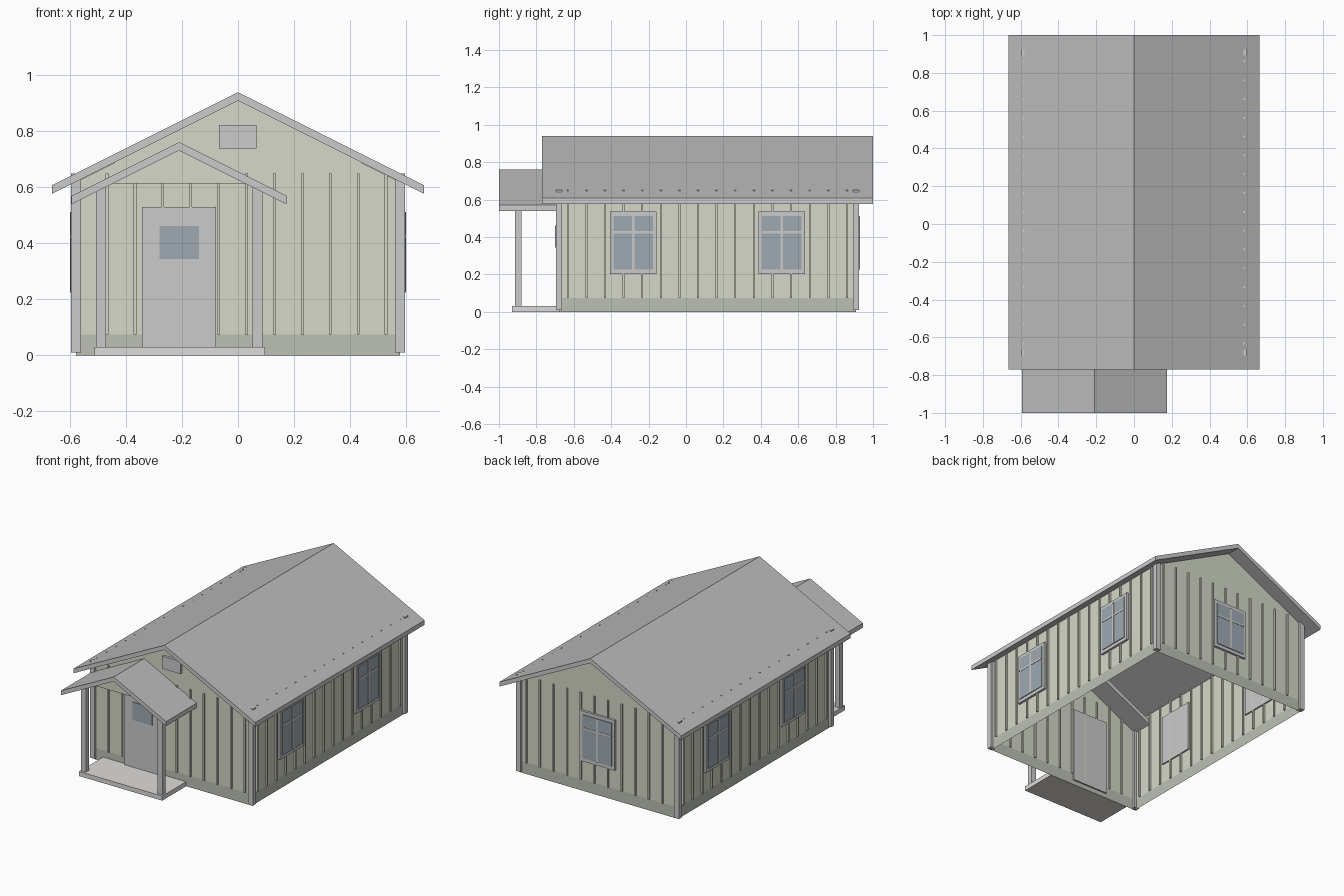
import bpy, bmesh
from mathutils import Matrix, Vector

if "Cube" in bpy.data.objects:
    bpy.data.objects.remove(bpy.data.objects["Cube"])

W, Y0, Y1 = 0.578, -0.68, 0.909      # wall half width, front and back wall planes


def material(name, r, g, b):
    m = bpy.data.materials.new(name)
    m.diffuse_color = (r, g, b, 1)
    m.use_nodes = True
    m.node_tree.nodes["Principled BSDF"].inputs["Base Color"].default_value = m.diffuse_color
    return m


TRIM = material("trim_grey", 0.70, 0.70, 0.70)
ROOF = material("roof_grey", 0.50, 0.50, 0.50)
WALL = material("wall_green", 0.66, 0.69, 0.58)
BASE = material("base_green", 0.50, 0.53, 0.46)
GLASS = material("glass", 0.35, 0.40, 0.45)
STONE = material("slab_stone", 0.74, 0.72, 0.70)


def finish(name, bm, *mats):
    bmesh.ops.recalc_face_normals(bm, faces=bm.faces)
    me = bpy.data.meshes.new(name)
    bm.to_mesh(me)
    bm.free()
    for m in mats:
        me.materials.append(m)
    ob = bpy.data.objects.new(name, me)
    bpy.context.collection.objects.link(ob)
    return ob


def boxes(name, mat, spans):
    """One object from boxes given as (x0, x1, y0, y1, z0, z1)."""
    bm = bmesh.new()
    for x0, x1, y0, y1, z0, z1 in spans:
        size = Matrix.Diagonal((x1 - x0, y1 - y0, z1 - z0, 1))
        mid = Vector(((x0 + x1) / 2, (y0 + y1) / 2, (z0 + z1) / 2))
        bmesh.ops.create_cube(bm, size=1, matrix=Matrix.Translation(mid) @ size)
    return finish(name, bm, mat)


def prism(name, profile, y0, y1, mats, open_sides=()):
    """Extrude an (x, z) profile along y; listed side faces are left out."""
    bm = bmesh.new()
    a = [bm.verts.new((x, y0, z)) for x, z in profile]
    b = [bm.verts.new((x, y1, z)) for x, z in profile]
    bm.faces.new(a)
    bm.faces.new(b)
    n = len(profile)
    for i in range(n):
        j = (i + 1) % n
        if i not in open_sides:
            bm.faces.new((a[i], a[j], b[j], b[i]))
    return finish(name, bm, *mats)


def gable_roof(name, cx, half, peak, y0, y1, t=0.03):
    eave = peak - half / 2
    ob = prism(name, [(cx - half, eave), (cx, peak), (cx + half, eave),
                      (cx + half, eave - t), (cx, peak - t), (cx - half, eave - t)],
               y0, y1, (TRIM, ROOF))
    for p in ob.data.polygons:          # shingled slopes dark, edges light
        p.material_index = int(abs(p.normal.z) > 0.3)


def window(name, loc, turn):
    """Window facing local -y, turned about z into its wall."""
    w, z0, z1 = 0.125, 0.203, 0.535
    parts = [
        boxes(name + "_frame", TRIM, [(-w, w, -0.015, 0.01, z0, z1)]),
        boxes(name + "_glass", GLASS, [(-0.105, 0.105, -0.020, 0, 0.225, 0.513)]),
        boxes(name + "_bars", TRIM, [(-0.007, 0.007, -0.022, 0, 0.225, 0.513),
                                     (-0.105, 0.105, -0.022, 0, 0.419, 0.431)])]
    for ob in parts:
        ob.data.transform(Matrix.Translation(loc) @ Matrix.Rotation(turn, 4, 'Z'))


# Wall shell, open below and under the roof
prism("walls", [(-W, 0.075), (W, 0.075), (W, 0.62), (0, 0.91), (-W, 0.62)],
      Y0, Y1, (WALL,), open_sides=(0, 2, 3))
prism("base_band", [(-W, 0), (W, 0), (W, 0.075), (-W, 0.075)],
      Y0, Y1, (BASE,), open_sides=(0, 2))

# Vertical battens on all four walls
spans = []
for i in range(11):
    x = -0.468 + i * 0.0997
    for y in (Y0, Y1):
        spans.append((x - 0.005, x + 0.005, y - 0.01, y + 0.01, 0.075, 0.65))
for i in range(16):
    y = -0.632 + i * 0.0995
    for x in (-W, W):
        spans.append((x - 0.01, x + 0.01, y - 0.005, y + 0.005, 0.075, 0.65))
boxes("wall_battens", WALL, spans)

# Corner boards
boxes("corner_posts", TRIM, [(x - 0.0175, x + 0.0175, y - 0.016, y + 0.016, 0.01, 0.65)
                             for x in (-0.579, 0.579) for y in (Y0, Y1)])

# Roofs
gable_roof("main_roof", 0, 0.665, 0.94, -0.77, 1.0)
gable_roof("porch_roof", -0.21, 0.384, 0.762, -1.0, -0.54)

# Windows: two on each side, one at the back
HALF = 1.5707963
for i, y in enumerate((-0.282, 0.512)):
    window(f"right_window_{i + 1}", (W, y, 0), HALF)
    window(f"left_window_{i + 1}", (-W, y, 0), -HALF)
window("back_window", (0, Y1, 0), 2 * HALF)

# Door with its small window, and the gable vent
boxes("door", TRIM, [(-0.342, -0.079, -0.695, -0.67, 0.03, 0.53)])
boxes("door_glass", GLASS, [(-0.28, -0.14, -0.70, -0.68, 0.345, 0.462)])
boxes("gable_vent", TRIM, [(-0.067, 0.066, -0.697, -0.67, 0.74, 0.823)])

# Porch slab, posts and gable infill
boxes("porch_slab", STONE, [(-0.512, 0.097, -0.93, -0.68, 0, 0.03)])
boxes("porch_posts", TRIM, [(x - 0.018, x + 0.018, -0.915, -0.88, 0.03, 0.6)
                            for x in (-0.49, 0.069)])
prism("porch_gable", [(-0.445, 0.615), (0.025, 0.615), (-0.21, 0.733)],
      -0.907, -0.887, (WALL,))
